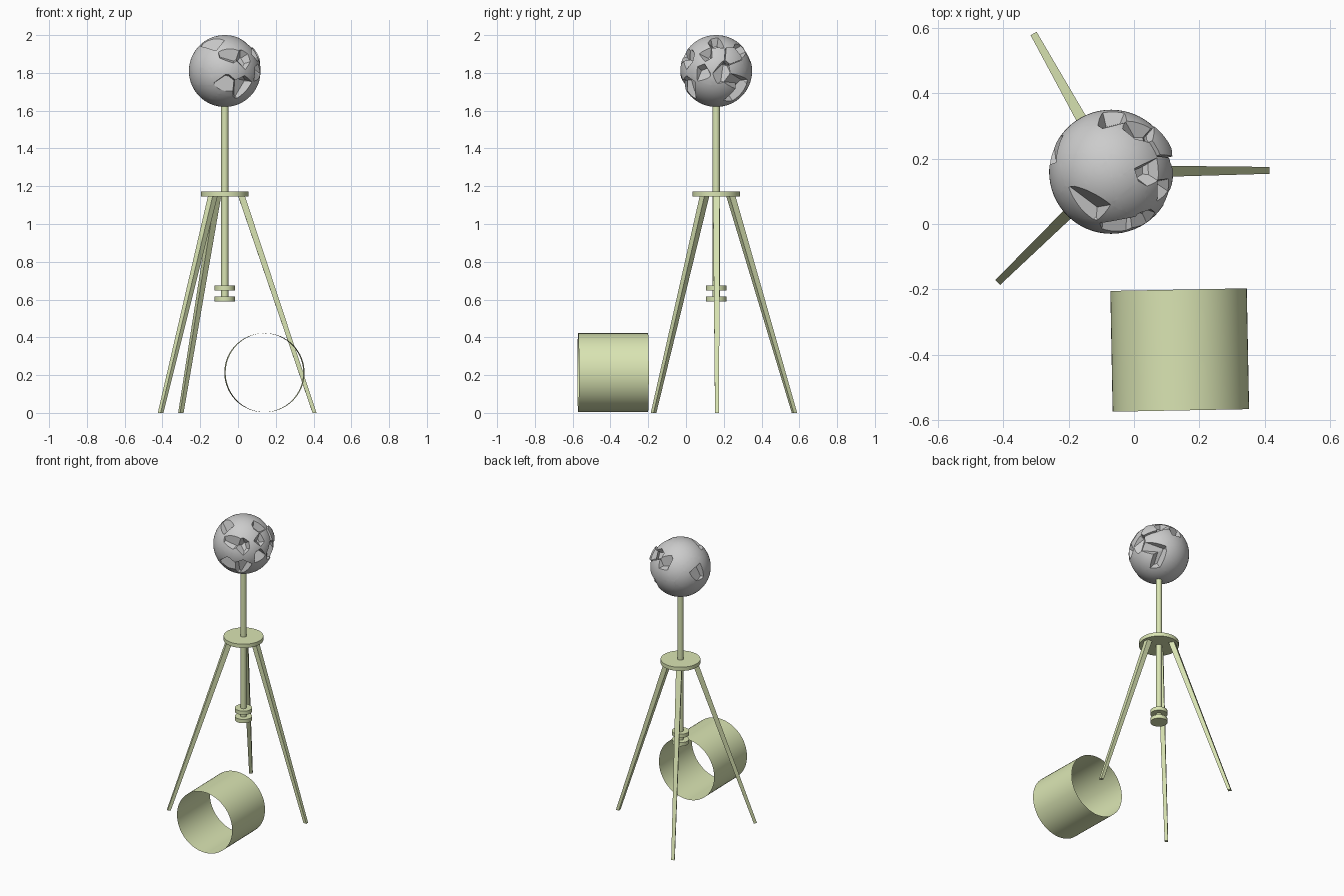
import bpy, bmesh, random
from math import radians, sin, cos, pi, sqrt
from mathutils import Vector, Matrix

if "Cube" in bpy.data.objects:
    bpy.data.objects.remove(bpy.data.objects["Cube"])

random.seed(11)
CX, CY = -0.07, 0.16

mat = bpy.data.materials.new("pale_green")
mat.diffuse_color = (0.70, 0.78, 0.45, 1)
mat.use_nodes = True
mat.node_tree.nodes["Principled BSDF"].inputs["Base Color"].default_value = mat.diffuse_color


def finish(name, bm, material=None, angle=None):
    me = bpy.data.meshes.new(name)
    bm.to_mesh(me)
    bm.free()
    ob = bpy.data.objects.new(name, me)
    bpy.context.collection.objects.link(ob)
    if material:
        me.materials.append(material)
    if angle:
        bpy.ops.object.select_all(action='DESELECT')
        ob.select_set(True)
        bpy.context.view_layer.objects.active = ob
        bpy.ops.object.shade_smooth_by_angle(angle=radians(angle))
    return ob


def disc(name, r, z0, z1, segs=48):
    bm = bmesh.new()
    bmesh.ops.create_cone(bm, cap_ends=True, segments=segs, radius1=r, radius2=r, depth=z1 - z0,
                          matrix=Matrix.Translation((CX, CY, (z0 + z1) / 2)))
    return finish(name, bm, mat, 30)


# Centre pole, hub plate and weight-hook collars
disc("pole", 0.019, 0.60, 1.64, 32)
disc("hub_plate", 0.125, 1.145, 1.171)
disc("upper_collar", 0.054, 0.648, 0.674)
disc("lower_collar", 0.054, 0.59, 0.616)

# Three tapered square legs, leaning outward
for i, deg in enumerate((0.5, 119.3, 224.3)):
    bm = bmesh.new()
    bmesh.ops.create_cone(bm, cap_ends=True, segments=4, radius1=0.0105 * sqrt(2),
                          radius2=0.018 * sqrt(2), depth=1.15)
    bmesh.ops.rotate(bm, verts=bm.verts, cent=(0, 0, 0), matrix=Matrix.Rotation(pi / 4, 3, 'Z'))
    for v in bm.verts:
        v.co.x += 0.475 if v.co.z < 0 else 0.088
        v.co.z += 0.575
    bmesh.ops.transform(bm, verts=bm.verts,
                        matrix=Matrix.Translation((CX, CY, 0)) @ Matrix.Rotation(radians(deg), 4, 'Z'))
    finish(f"leg_{i + 1}", bm, mat)

# Open thin tube lying on the ground
bm = bmesh.new()
bmesh.ops.create_cone(bm, cap_ends=False, segments=64, radius1=0.209, radius2=0.209, depth=0.37,
                      matrix=Matrix.Translation((0.14, -0.386, 0.213))
                      @ Matrix.Rotation(radians(1.1), 4, 'Z') @ Matrix.Rotation(pi / 2, 4, 'X'))
finish("ground_tube", bm, mat, 30)

# Fractured ball: Voronoi pieces of a sphere, with surface chips left out
R = 0.19
BALL = Vector((CX, CY, 1.81))
chips = [(0.14, -0.88, 0.40), (0.0, -0.93, -0.36), (0.5, -0.75, 0.25), (-0.42, -0.5, 0.75),
         (0.9, -0.4, 0.0), (0.45, 0.69, 0.55), (0.6, 0.0, 0.78), (0.85, -0.25, 0.45),
         (0.98, 0.15, 0.0), (0.8, 0.5, -0.25), (0.5, 0.5, -0.7), (-0.85, 0.35, 0.2),
         (0.05, 0.9, 0.4), (0.5, -0.75, -0.4)]
shard_dir = Vector((0.8, 0.45, 0.4)).normalized()


def rand_dir():
    return Vector([random.gauss(0, 1) for _ in range(3)]).normalized()


chip_dirs = [Vector(c).normalized() for c in chips]
seeds = [d * R * random.uniform(1.0, 1.06) for d in chip_dirs]
n_chips = len(seeds)
seeds += [(d + rand_dir() * 0.25) * R * 0.66 for d in chip_dirs]
seeds.append(shard_dir * R * 0.95)
shard = len(seeds) - 1
tries = 0
while len(seeds) < 74 and tries < 3000:
    tries += 1
    p = rand_dir() * R * random.uniform(0.84, 0.98)
    if all((p - s).length > 0.27 * R for s in seeds):
        seeds.append(p)

base = bmesh.new()
bmesh.ops.create_uvsphere(base, u_segments=64, v_segments=32, radius=R)
pieces = bmesh.new()
for i, s in enumerate(seeds):
    if i < n_chips:
        continue
    bm = base.copy()
    for o in sorted(seeds, key=lambda q: (q - s).length)[1:]:
        mid, n = (s + o) / 2, (o - s).normalized()
        if not any((v.co - mid).dot(n) > 1e-6 for v in bm.verts):
            continue
        res = bmesh.ops.bisect_plane(bm, geom=bm.verts[:] + bm.edges[:] + bm.faces[:], dist=1e-7,
                                     plane_co=mid, plane_no=n, clear_outer=True)
        rim = [e for e in res["geom_cut"] if isinstance(e, bmesh.types.BMEdge) and e.is_boundary]
        if len(rim) > 2:
            bmesh.ops.contextual_create(bm, geom=rim)
        if not bm.verts:
            break
    if bm.faces:
        bmesh.ops.recalc_face_normals(bm, faces=bm.faces)
        if i == shard:  # one loose shard pushed outward
            bmesh.ops.translate(bm, verts=bm.verts, vec=shard_dir * 0.012)
        tmp = bpy.data.meshes.new("piece_tmp")
        bm.to_mesh(tmp)
        pieces.from_mesh(tmp)
        bpy.data.meshes.remove(tmp)
    bm.free()
base.free()
bmesh.ops.translate(pieces, verts=pieces.verts, vec=BALL)
finish("fractured_ball", pieces, None, 14)
